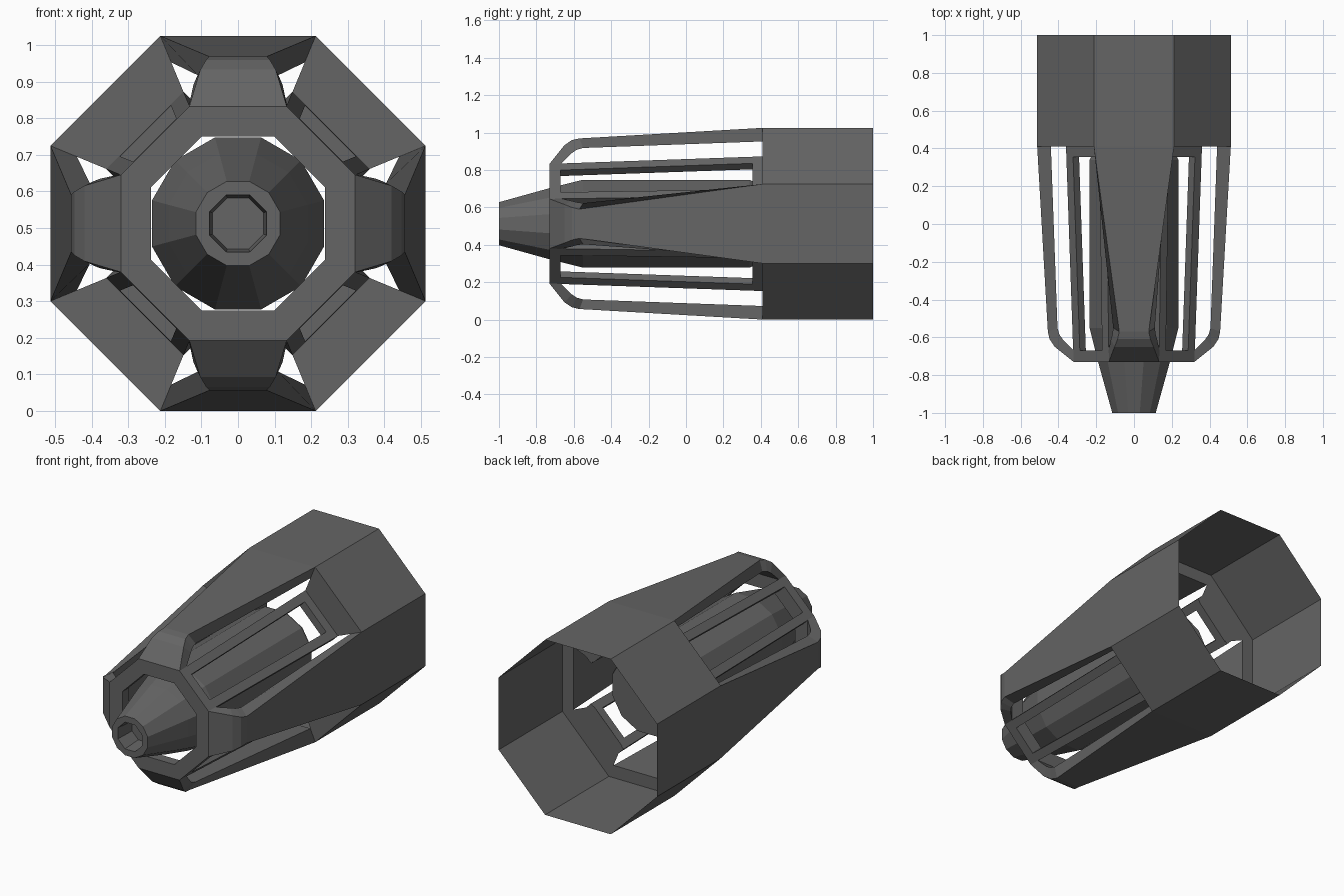
import bpy, bmesh, math

cube = bpy.data.objects.get("Cube")
if cube:
    bpy.data.objects.remove(cube, do_unlink=True)

APO = 0.5125                      # shroud apothem, also height of the axis
TAN = math.tan(math.pi / 8)       # half side of an octagon per unit apothem
FRONT, WEB, STEP, BACK = -0.73, -0.67, 0.41, 1.0

metal = bpy.data.materials.new("gunmetal grey")
metal.use_nodes = True
GREY = (0.13, 0.13, 0.13, 1)
metal.diffuse_color = GREY
bsdf = metal.node_tree.nodes["Principled BSDF"]
bsdf.inputs["Base Color"].default_value = GREY
bsdf.inputs["Roughness"].default_value = 0.6


def place(u, r, y, turn=0.0):
    """Point at sideways offset u and distance r from the long axis."""
    c, s = math.cos(turn), math.sin(turn)
    return (u * c + r * s, y, APO + r * c - u * s)


def polygon(sides, apothem, y):
    """Regular loop around the long axis with a flat on top."""
    radius = apothem / math.cos(math.pi / sides)
    step = 2 * math.pi / sides
    return [place(0, radius, y, (i + 0.5) * step) for i in range(sides)]


def loft(name, loops, cyclic=False, cap_start=False, cap_end=False):
    """Skin a list of equal loops."""
    bm = bmesh.new()
    rings = [[bm.verts.new(p) for p in loop] for loop in loops]
    pairs = list(zip(rings, rings[1:]))
    if cyclic:
        pairs.append((rings[-1], rings[0]))
    for a, b in pairs:
        n = len(a)
        for i in range(n):
            j = (i + 1) % n
            bm.faces.new((a[i], a[j], b[j], b[i]))
    if cap_start:
        bm.faces.new(rings[0])
    if cap_end:
        bm.faces.new(rings[-1])
    bmesh.ops.recalc_face_normals(bm, faces=bm.faces)
    mesh = bpy.data.meshes.new(name)
    bm.to_mesh(mesh)
    bm.free()
    mesh.materials.append(metal)
    obj = bpy.data.objects.new(name, mesh)
    bpy.context.collection.objects.link(obj)
    return obj


# Thin octagonal rear shroud, open at the back
loft("rear_shroud", [polygon(8, APO, BACK), polygon(8, APO, STEP)])

# Front ring around the nozzle
loft("front_ring", [polygon(8, 0.32, FRONT), polygon(8, 0.238, FRONT),
                    polygon(8, 0.238, WEB), polygon(8, 0.32, WEB)], cyclic=True)

# Straps: (y, distance, half width) along the outside and the inside
outer = [(FRONT, 0.32, 0.133), (-0.65, 0.42, 0.103), (-0.61, 0.447, 0.087),
         (-0.57, 0.456, 0.078), (STEP, APO, APO * TAN)]
inner = [(WEB, 0.318, 0.135), (-0.61, 0.378, 0.122), (-0.585, 0.395, 0.115),
         (-0.55, 0.405, 0.11), (STEP, 0.44, 0.44 * TAN)]
for side, name in enumerate(("top", "left", "bottom", "right")):
    turn = side * math.pi / 2
    sections = []
    for (yo, ro, wo), (yi, ri, wi) in zip(outer, inner):
        sections.append([place(-wo, ro, yo, turn), place(wo, ro, yo, turn),
                         place(wi, ri, yi, turn), place(-wi, ri, yi, turn)])
    loft(name + "_strap", sections, cap_start=True, cap_end=True)


# Slotted diagonal panels and the shoulder plates behind them
def panel_loop(y0, y1, margin, depth, turn):
    loop = []
    for y, signs in ((y0, (-1, 1)), (y1, (1, -1))):
        r = 0.32 + 0.04 * (y - FRONT) / (STEP - FRONT)
        half = r * TAN - margin
        loop += [place(s * half, r - depth, y, turn) for s in signs]
    return loop


THICK, RAIL = 0.045, 0.05
for side, name in enumerate(("upper_left", "lower_left", "lower_right", "upper_right")):
    turn = (side + 0.5) * math.pi / 2
    loft(name + "_slotted_panel", [
        panel_loop(FRONT, STEP, 0, 0, turn),
        panel_loop(WEB, 0.355, RAIL, 0, turn),
        panel_loop(WEB, 0.355, RAIL, THICK, turn),
        panel_loop(FRONT, STEP, 0, THICK, turn)], cyclic=True)
    plate = [place(s * r * TAN, r, STEP, turn)
             for r, s in ((APO, -1), (APO, 1), (0.31, 1), (0.31, -1))]
    loft(name + "_shoulder", [plate], cap_start=True).data.validate()

# Inner barrel with its tapered nozzle
barrel = [(0.225, 0.36), (0.235, 0.34), (0.235, -0.55), (0.19, FRONT), (0.115, -1.0), (0.083, -1.0)]
loft("inner_barrel", [polygon(12, r, y) for r, y in barrel], cap_start=True)

# Octagonal bore sunk into the nozzle tip
loft("nozzle_bore", [polygon(8, r, y) for r, y in
                     ((0.088, -0.999), (0.078, -0.999), (0.07, -0.88))], cap_end=True)
